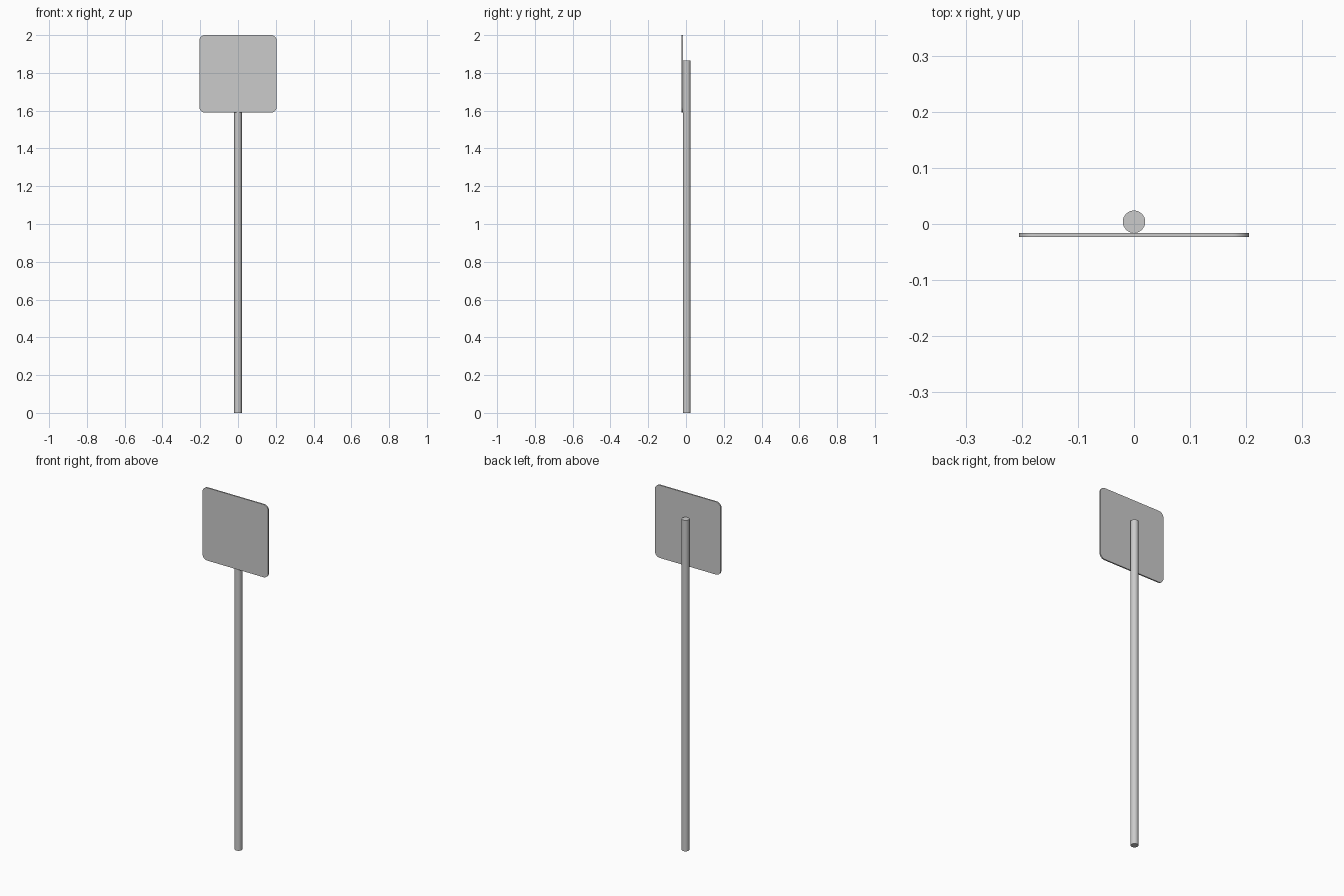
import bpy, bmesh

if "Cube" in bpy.data.objects:
    bpy.data.objects.remove(bpy.data.objects["Cube"])

POLE_R, POLE_H, POLE_Y = 0.02, 1.865, 0.004
PLATE_W, PLATE_T, CORNER_R = 0.41, 0.0075, 0.03


def add_object(name, bm):
    mesh = bpy.data.meshes.new(name)
    bm.to_mesh(mesh)
    bm.free()
    obj = bpy.data.objects.new(name, mesh)
    bpy.context.collection.objects.link(obj)
    bpy.ops.object.select_all(action='DESELECT')
    obj.select_set(True)
    bpy.context.view_layer.objects.active = obj
    bpy.ops.object.shade_smooth_by_angle()
    return obj


# Round pole standing on the ground
bm = bmesh.new()
bmesh.ops.create_cone(bm, cap_ends=True, segments=32, radius1=POLE_R,
                      radius2=POLE_R, depth=POLE_H)
pole = add_object("pole", bm)
pole.location = (0, POLE_Y, POLE_H / 2)

# Thin square sign plate with rounded corners, fixed to the front of the pole
bm = bmesh.new()
bmesh.ops.create_cube(bm, size=1)
bmesh.ops.scale(bm, vec=(PLATE_W, PLATE_T, PLATE_W), verts=bm.verts)
corners = [e for e in bm.edges
           if abs(e.verts[0].co.y - e.verts[1].co.y) > PLATE_T / 2]
bmesh.ops.bevel(bm, geom=corners, offset=CORNER_R, segments=8,
                profile=0.5, affect='EDGES')
plate = add_object("sign_plate", bm)
plate.location = (0, POLE_Y - POLE_R - PLATE_T / 2, 2 - PLATE_W / 2)
